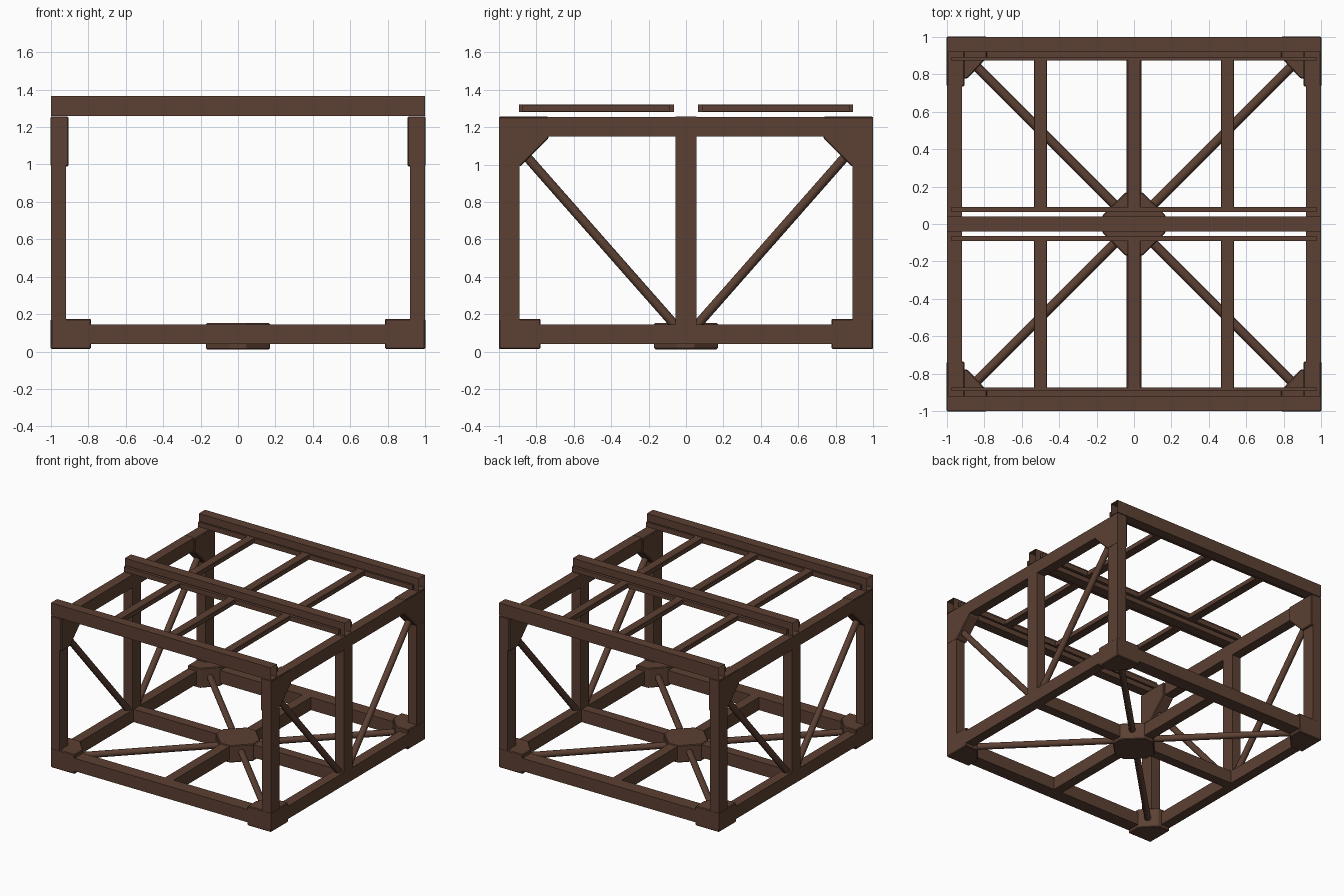
import bpy, bmesh, math
from mathutils import Vector

if "Cube" in bpy.data.objects:
    bpy.data.objects.remove(bpy.data.objects["Cube"])

brown = bpy.data.materials.new("dark brown wood")
brown.diffuse_color = (0.107, 0.0513, 0.0331, 1)
brown.use_nodes = True
brown.node_tree.nodes["Principled BSDF"].inputs["Base Color"].default_value = brown.diffuse_color


def finish(name, bm, smooth=False):
    bmesh.ops.recalc_face_normals(bm, faces=bm.faces[:])
    me = bpy.data.meshes.new(name)
    bm.to_mesh(me)
    bm.free()
    me.materials.append(brown)
    if smooth:
        for p in me.polygons:
            p.use_smooth = len(p.vertices) == 4
    ob = bpy.data.objects.new(name, me)
    bpy.context.collection.objects.link(ob)
    return ob


def box(name, x, y, z, open_ends=False):
    bm = bmesh.new()
    bmesh.ops.create_cube(bm, size=1)
    for v in bm.verts:
        v.co = Vector([r[0] if c < 0 else r[1] for c, r in zip(v.co, (x, y, z))])
    if open_ends:
        bm.normal_update()
        ends = [f for f in bm.faces if abs(f.normal.x) > 0.9]
        bmesh.ops.delete(bm, geom=ends, context='FACES_ONLY')
    return finish(name, bm)


def prism(name, pts, vec, bevel=0.006):
    bm = bmesh.new()
    f = bm.faces.new([bm.verts.new(p) for p in pts])
    top = bmesh.ops.extrude_face_region(bm, geom=[f])
    bmesh.ops.translate(bm, vec=vec, verts=[g for g in top["geom"] if isinstance(g, bmesh.types.BMVert)])
    ob = finish(name, bm)
    m = ob.modifiers.new("soft edge", 'BEVEL')
    m.width, m.segments = bevel, 1
    return ob


def rod(name, a, b, r=0.025):
    a, b = Vector(a), Vector(b)
    bm = bmesh.new()
    bmesh.ops.create_cone(bm, cap_ends=True, segments=12, radius1=r, radius2=r, depth=(b - a).length)
    bm.transform((b - a).to_track_quat('Z', 'Y').to_matrix().to_4x4())
    bmesh.ops.translate(bm, vec=(a + b) / 2, verts=bm.verts)
    return finish(name, bm, True)


def span(s, a, b):
    return tuple(sorted((s * a, s * b)))


RAIL = (0.04, 0.145)

for sx in (-1, 1):
    X = span(sx, 0.92, 1)
    # side frames
    box("side_bottom_rail", X, (-0.9, 0.9), RAIL)
    box("side_top_rail", X, (-0.9, 0.9), (1.15, 1.255))
    box("side_middle_post", span(sx, 0.92, 1), (-0.055, 0.055), (0.04, 1.256))
    for sy in (-1, 1):
        box("corner_post", X, span(sy, 0.89, 1), (0.04, 1.255))
        # upper side gusset
        prism("upper_gusset", [(sx * 0.905, sy * y, z) for y, z in
              ((1, 1.256), (0.735, 1.256), (0.735, 1.14), (0.885, 0.99), (1, 0.99))],
              (sx * 0.096, 0, 0))
        # lower corner block with cut inner corner
        prism("lower_corner_block", [(sx * x, sy * y, 0.014) for x, y in
              ((1.001, 1.001), (0.785, 1.001), (0.785, 0.89), (0.89, 0.777), (1.001, 0.777))],
              (0, 0, 0.161))
        # diagonal braces
        rod("side_brace", (sx * 0.96, sy * 0.04, 0.12), (sx * 0.96, sy * 0.85, 1.04))
        rod("floor_brace", (sx * 0.08, sy * 0.08, 0.093), (sx * 0.86, sy * 0.86, 0.093))

for sy in (-1, 1):
    # front and back rails, roof beams, ledgers
    box("end_bottom_rail", (-0.95, 0.95), span(sy, 0.89, 1), RAIL)
    box("roof_edge_beam", (-1, 1), span(sy, 0.92, 1), (1.26, 1.365), True)
    for a, b in ((0.065, 0.09), (0.875, 0.892)):
        box("roof_ledger", (-0.975, 0.975), span(sy, a, b), (1.28, 1.32))
    # joists with slanted ends
    for x in (-0.5, 0, 0.5):
        prism("roof_joist", [(x - 0.035, sy * y, z) for y, z in
              ((0.07, 1.28), (0.89, 1.28), (0.88, 1.32), (0.08, 1.32))], (0.07, 0, 0), 0.003)

box("roof_centre_beam", (-1, 1), (-0.04, 0.04), (1.26, 1.365), True)

# floor cross
box("floor_cross_beam", (-0.95, 0.95), (-0.04, 0.04), RAIL)
box("floor_long_beam", (-0.04, 0.04), (-0.95, 0.95), RAIL)

# central hub
hub = [(0.17, 0.045), (0.045, 0.17), (-0.045, 0.17), (-0.17, 0.045),
       (-0.17, -0.045), (-0.045, -0.17), (0.045, -0.17), (0.17, -0.045)]
prism("floor_hub", [(x, y, 0.012) for x, y in hub], (0, 0, 0.14))
